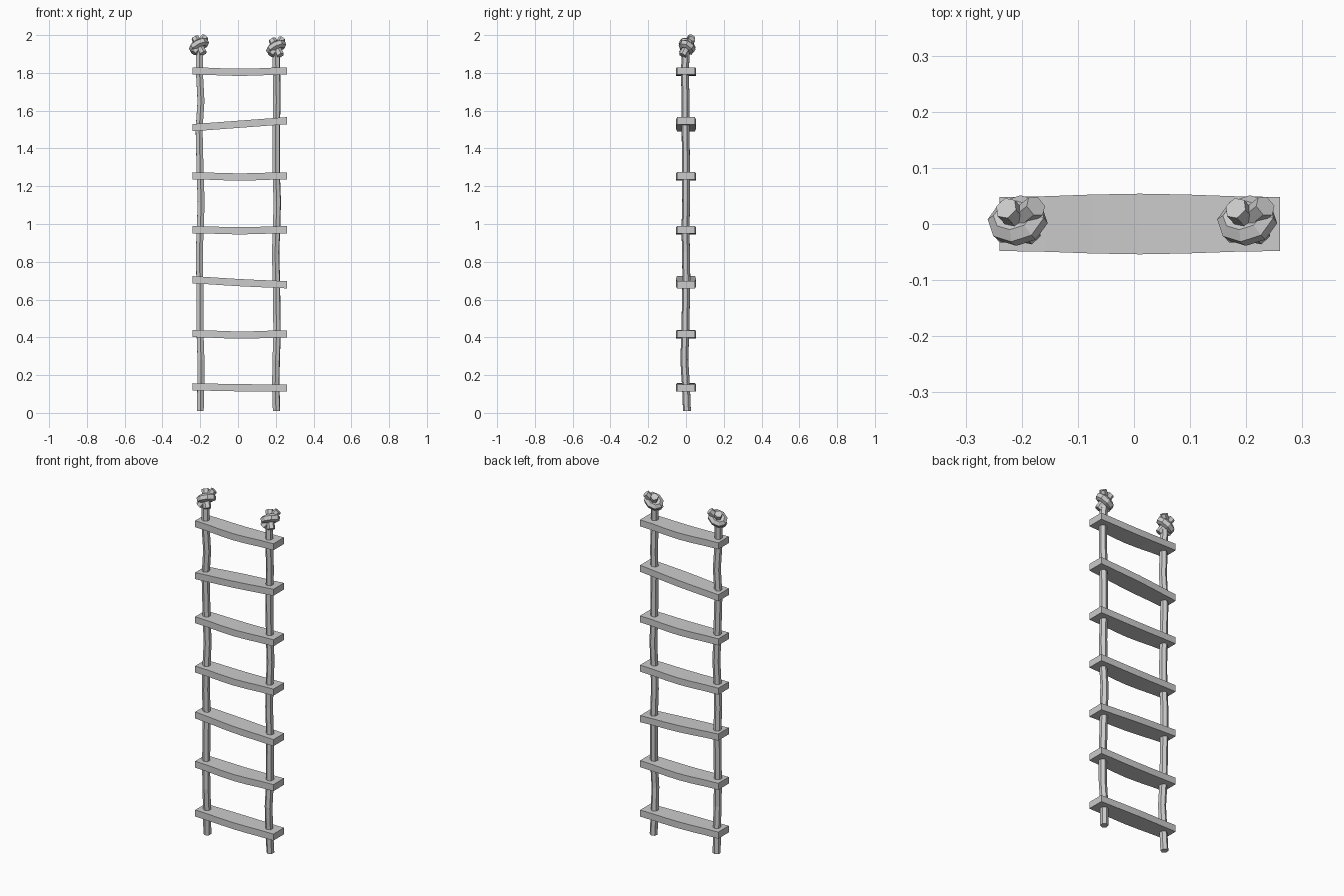
import bpy, bmesh, math
from mathutils import Vector

cube = bpy.data.objects.get("Cube")
if cube:
    bpy.data.objects.remove(cube)

grey = bpy.data.materials.new("plain grey")
grey.use_nodes = True
colour = (0.6, 0.6, 0.6, 1)
grey.diffuse_color = colour
grey.node_tree.nodes["Principled BSDF"].inputs["Base Color"].default_value = colour


def tube(name, points, radius, closed=False):
    """Six-sided flat-shaded rope along a path, turned into a mesh."""
    curve = bpy.data.curves.new(name, 'CURVE')
    curve.dimensions = '3D'
    curve.bevel_depth = radius
    curve.bevel_resolution = 1
    curve.use_fill_caps = True
    spline = curve.splines.new('POLY')
    spline.points.add(len(points) - 1)
    for p, co in zip(spline.points, points):
        p.co = (*co, 1)
    spline.use_cyclic_u = closed
    spline.use_smooth = False
    helper = bpy.data.objects.new(name + "_path", curve)
    bpy.context.collection.objects.link(helper)
    bpy.context.view_layer.update()
    graph = bpy.context.evaluated_depsgraph_get()
    mesh = bpy.data.meshes.new_from_object(helper.evaluated_get(graph))
    bpy.data.objects.remove(helper)
    mesh.materials.clear()
    mesh.materials.append(grey)
    ob = bpy.data.objects.new(name, mesh)
    bpy.context.collection.objects.link(ob)


def plank(name, z_left, z_right, sag):
    """Bowed board: a rectangle section carried along x."""
    bm = bmesh.new()
    rings = []
    for i in range(7):
        t = i / 6
        bow = math.sin(math.pi * t) ** 2
        x = -0.24 + 0.5 * t
        z = z_left + (z_right - z_left) * t - sag * bow
        d = 0.048 + 0.006 * bow
        rings.append([bm.verts.new((x, y, z + h)) for y, h in
                      ((-d, -0.019), (d, -0.019), (d, 0.019), (-d, 0.019))])
    for a, b in zip(rings, rings[1:]):
        for k in range(4):
            n = (k + 1) % 4
            bm.faces.new((a[k], a[n], b[n], b[k]))
    bm.faces.new(rings[0])
    bm.faces.new(rings[-1])
    bmesh.ops.recalc_face_normals(bm, faces=bm.faces)
    mesh = bpy.data.meshes.new(name)
    bm.to_mesh(mesh)
    bm.free()
    mesh.materials.append(grey)
    bpy.context.collection.objects.link(bpy.data.objects.new(name, mesh))


def knot(name, centre):
    """Tilted wrap around two crossing strands."""
    c = Vector(centre)
    axis = Vector((-0.42, 0.45, 0.8)).normalized()
    u = Vector((1, 0, 0.45))
    u = (u - axis * u.dot(axis)).normalized()
    v = axis.cross(u)
    ring = [c + u * 0.036 * math.cos(a) + v * 0.026 * math.sin(a)
            for a in (math.tau * i / 8 for i in range(8))]
    tube(name + "_wrap", ring, 0.022, True)
    tube(name + "_strand", [c - axis * 0.055, c, c + axis * 0.05], 0.021)
    cross = Vector((0.032, 0.026, 0.045))
    tube(name + "_end", [c - cross * 0.9, c, c + cross], 0.02)


# Seven steps, some hung askew
steps = [(0.138, 0.132, 0.002), (0.42, 0.418, 0.007), (0.705, 0.678, 0.002),
         (0.97, 0.97, 0.006), (1.255, 1.255, 0.006), (1.51, 1.547, 0),
         (1.81, 1.81, 0.007)]
for i, step in enumerate(steps):
    plank(f"step_{i + 1}", *step)

# Two gently wavering ropes: (z, x of right rope, x of left rope, y)
path = [(0.01, -0.2, 0.204, 0.005), (0.14, -0.197, 0.2, 0),
        (0.28, -0.196, 0.202, -0.009), (0.42, -0.201, 0.207, -0.004),
        (0.7, -0.202, 0.203, 0.002), (0.85, -0.205, 0.199, 0),
        (0.97, -0.2, 0.204, -0.003), (1.12, -0.195, 0.208, 0.001),
        (1.25, -0.2, 0.203, 0), (1.5, -0.206, 0.202, -0.002),
        (1.65, -0.196, 0.206, -0.002), (1.8, -0.204, 0.204, -0.006),
        (1.92, -0.205, 0.201, -0.001)]
for side, col, x, z in (("right", 1, -0.207, 1.946), ("left", 2, 0.202, 1.936)):
    tube(side + "_rope", [(p[col], p[3], p[0]) for p in path], 0.021)
    knot(side + "_knot", (x, 0.006, z))
